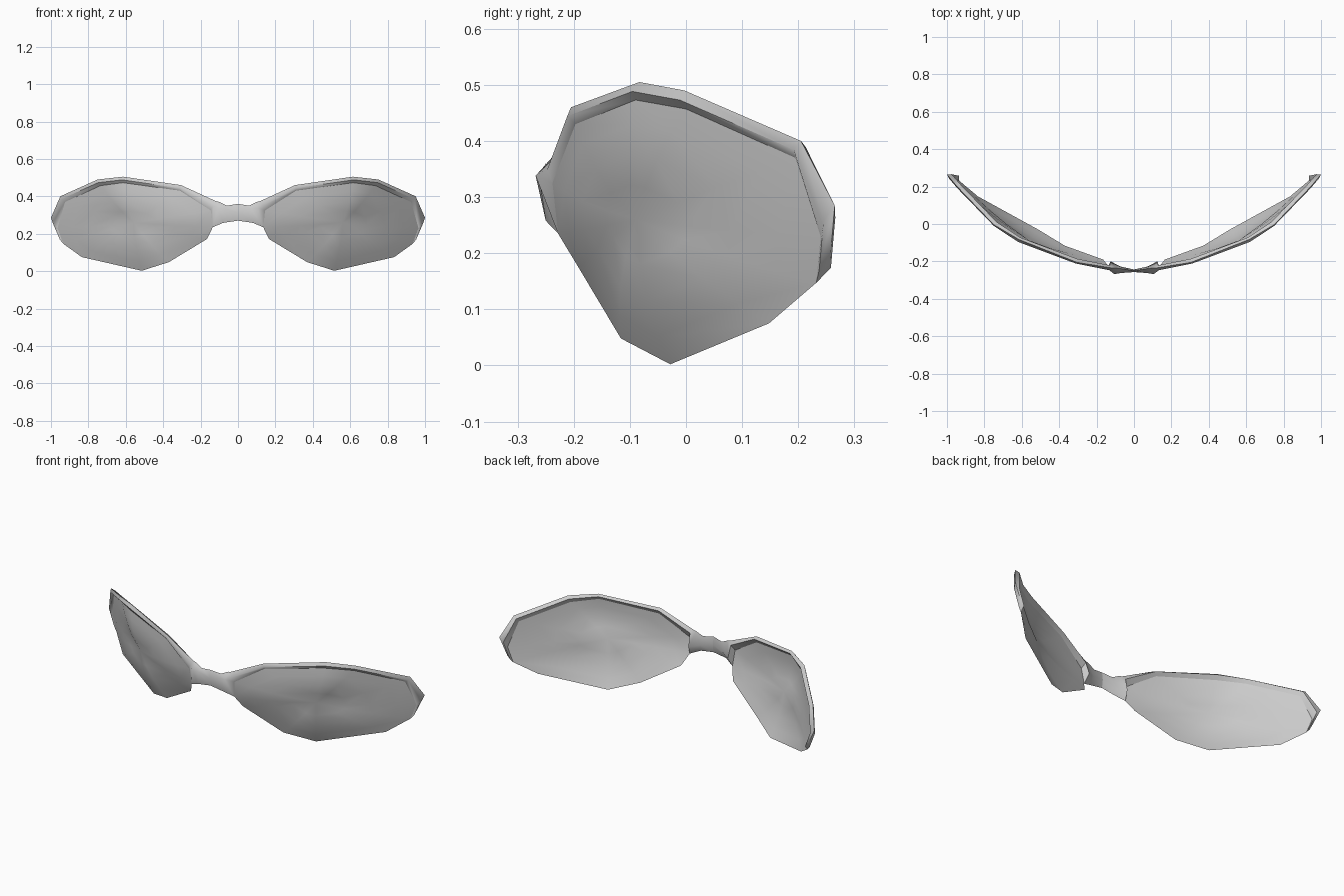
import bpy
import math
from mathutils import Vector

if "Cube" in bpy.data.objects:
    bpy.data.objects.remove(bpy.data.objects["Cube"])

grey = bpy.data.materials.new("plain_grey")
grey.use_nodes = True
grey.diffuse_color = (0.6, 0.6, 0.6, 1)
grey.node_tree.nodes["Principled BSDF"].inputs["Base Color"].default_value = (0.6, 0.6, 0.6, 1)


def forward(p):
    """Direction away from the face, fanning out along the curved front."""
    return Vector((p.x * 0.8, -1, -0.25)).normalized()


def make(name, verts, faces, side=1):
    """Build a smooth mesh, mirrored across x when side is -1."""
    mesh = bpy.data.meshes.new(name)
    if side < 0:
        faces = [tuple(reversed(f)) for f in faces]
    mesh.from_pydata([(v.x * side, v.y, v.z) for v in verts], [], faces)
    mesh.materials.append(grey)
    obj = bpy.data.objects.new(name, mesh)
    bpy.context.collection.objects.link(obj)
    bpy.ops.object.select_all(action="DESELECT")
    obj.select_set(True)
    bpy.context.view_layer.objects.active = obj
    bpy.ops.object.shade_smooth_by_angle(angle=math.radians(60))
    return obj


# Lens outline: upper edge from nose to temple, then lower edge back to nose
upper = [Vector(p) for p in (
    (.135, -.228, .235), (.145, -.238, .325), (.31, -.197, .43), (.615, -.09, .473),
    (.735, 0, .457), (.925, .195, .37), (.965, .24, .23), (.935, .232, .147))]
lower = [Vector(p) for p in (
    (.835, .148, .075), (.515, -.028, .002), (.37, -.116, .048), (.165, -.19, .172))]
# Outer edge of the rim, from the nose top to the temple bottom
outer = [Vector(p) for p in (
    (.12, -.235, .375), (.305, -.205, .46), (.615, -.083, .505),
    (.75, -.003, .49), (.95, .205, .4), (1, .265, .285), (.955, .257, .19))]


def lens_mesh():
    """Domed sheet built from shrinking rings around a centre point."""
    edge = upper + lower
    n = len(edge)
    centre = Vector((.56, -.088, .26))
    verts, faces = list(edge), []
    for r in (.8, .55, .3):
        verts += [centre.lerp(p, r) + forward(centre) * .06 * r * (1 - r) for p in edge]
    verts.append(centre)
    for i in range(n):
        j = (i + 1) % n
        for k in range(3):
            a, b = k * n, (k + 1) * n
            faces.append((a + i, b + i, b + j, a + j))
        faces.append((3 * n + i, 4 * n, 3 * n + j))
    return verts, faces


def rim_mesh():
    """Four-sided band: outer, front, inner and back edge at each station."""
    # Bridge half, thin and twisted in the middle
    rings = [[Vector(p) for p in ring] for ring in (
        ((0, -.25, .36), (0, -.257, .315), (0, -.25, .27), (0, -.243, .315)),
        ((.06, -.24, .35), (.07, -.262, .335), (.08, -.25, .258), (.07, -.228, .3)),
        ((.1, -.235, .37), (.105, -.268, .338), (.135, -.228, .235), (.125, -.2, .285)))]
    # Band over the lens
    for o, i in zip(outer, upper[1:]):
        mid = o.lerp(i, .45)
        f = forward(mid)
        rings.append([o, mid + f * .011, i, mid - f * .016])
    # Close to a point at the lower temple
    rings.append([upper[-1]] * 4)
    verts = [p for ring in rings for p in ring]
    faces = []
    for s in range(len(rings) - 1):
        for k in range(4):
            a, b = s * 4 + k, s * 4 + (k + 1) % 4
            faces.append((a, b, b + 4, a + 4))
    return verts, faces


for label, side in (("left", 1), ("right", -1)):
    make(label + "_lens", *lens_mesh(), side)
    make(label + "_rim_and_bridge", *rim_mesh(), side)
